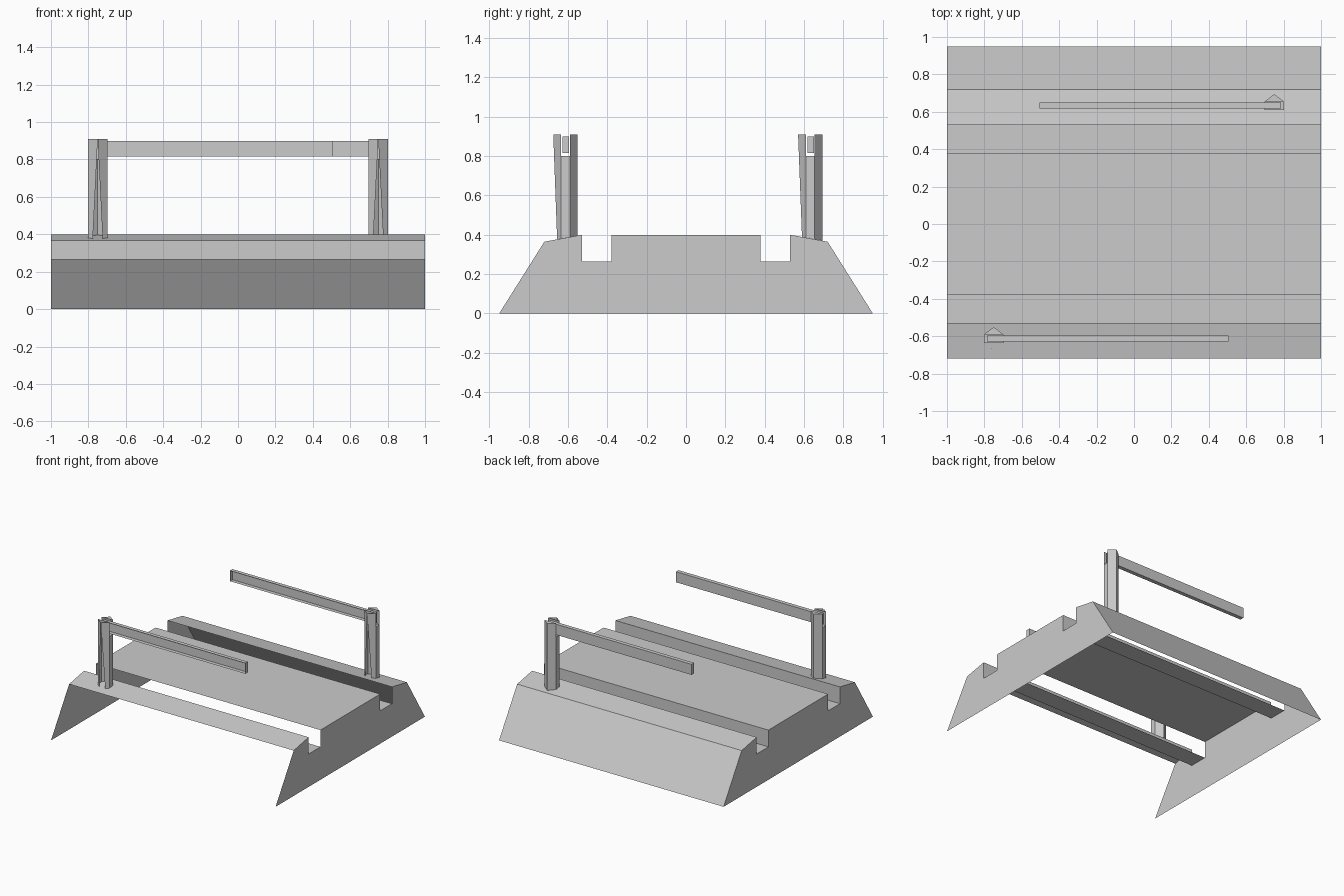
import bpy

if "Cube" in bpy.data.objects:
    bpy.data.objects.remove(bpy.data.objects["Cube"])


def make_mesh(name, faces):
    """Build an open sheet object from faces given as corner coordinates."""
    verts, index, polys = [], {}, []
    for face in faces:
        poly = []
        for co in face:
            key = tuple(round(c, 4) for c in co)
            if key not in index:
                index[key] = len(verts)
                verts.append(key)
            poly.append(index[key])
        polys.append(poly)
    mesh = bpy.data.meshes.new(name)
    mesh.from_pydata(verts, [], polys)
    obj = bpy.data.objects.new(name, mesh)
    bpy.context.collection.objects.link(obj)
    return obj


# Embankment: end profile swept along x, open underneath and on its
# front-facing walls (front slope and the front-facing side of each groove)
half = [(-0.95, 0), (-0.72, 0.365), (-0.53, 0.4), (-0.53, 0.265),
        (-0.38, 0.265), (-0.38, 0.4)]
profile = half + [(-y, z) for y, z in reversed(half)]
open_spans = {0, 4, 8}
faces = []
for i in range(len(profile) - 1):
    if i not in open_spans:
        (y0, z0), (y1, z1) = profile[i], profile[i + 1]
        faces.append([(-1, y0, z0), (1, y0, z0), (1, y1, z1), (-1, y1, z1)])
faces.append([(-1, y, z) for y, z in profile])
faces.append([(1, y, z) for y, z in reversed(profile)])
make_mesh("embankment", faces)


def barrier_post(name, cx, cy):
    """Six-sided post with a slit on top for the arm and a split front."""
    w, front, back, top, slit = 0.052, -0.0225, 0.0225, 0.91, 0.80
    tip_f, tip_b = -0.062, 0.062

    def ground(y):
        return 0.4 - 0.18 * (abs(cy + y) - 0.53)

    def p(x, y, z=None):
        return (cx + x, cy + y, ground(y) if z is None else z)

    out = []
    for s in (-1, 1):
        mid = (front + tip_f) / 2
        out += [
            # back facet, side, and front facet with its slanted split
            [p(s * w, back), p(0, tip_b), p(0, tip_b, top), p(s * w, back, top)],
            [p(s * w, front), p(s * w, back), p(s * w, back, slit), p(s * w, front, slit)],
            [p(s * w, front), p(s * w / 2, mid), p(0, tip_f, top), p(s * w, front, top)],
        ]
    # slit floor, slit wall and rear cap
    out.append([p(-w, front, slit), p(w, front, slit), p(w, back, slit), p(-w, back, slit)])
    out.append([p(w, front, slit), p(-w, front, slit), p(-w, front, top), p(w, front, top)])
    out.append([p(-w, back, top), p(w, back, top), p(0, tip_b, top)])
    return make_mesh(name, out)


def barrier_arm(name, x0, x1, cy):
    """Long arm, a box open towards the front."""
    y0, y1, z0, z1 = cy - 0.016, cy + 0.016, 0.815, 0.9
    return make_mesh(name, [
        [(x1, y1, z0), (x0, y1, z0), (x0, y1, z1), (x1, y1, z1)],
        [(x0, y0, z1), (x1, y0, z1), (x1, y1, z1), (x0, y1, z1)],
        [(x0, y1, z0), (x1, y1, z0), (x1, y0, z0), (x0, y0, z0)],
        [(x0, y1, z0), (x0, y0, z0), (x0, y0, z1), (x0, y1, z1)],
        [(x1, y0, z0), (x1, y1, z0), (x1, y1, z1), (x1, y0, z1)],
    ])


# Two barriers at opposite corners
barrier_post("front_post", -0.75, -0.613)
barrier_arm("front_arm", -0.785, 0.505, -0.611)
barrier_post("back_post", 0.75, 0.632)
barrier_arm("back_arm", -0.505, 0.785, 0.634)
